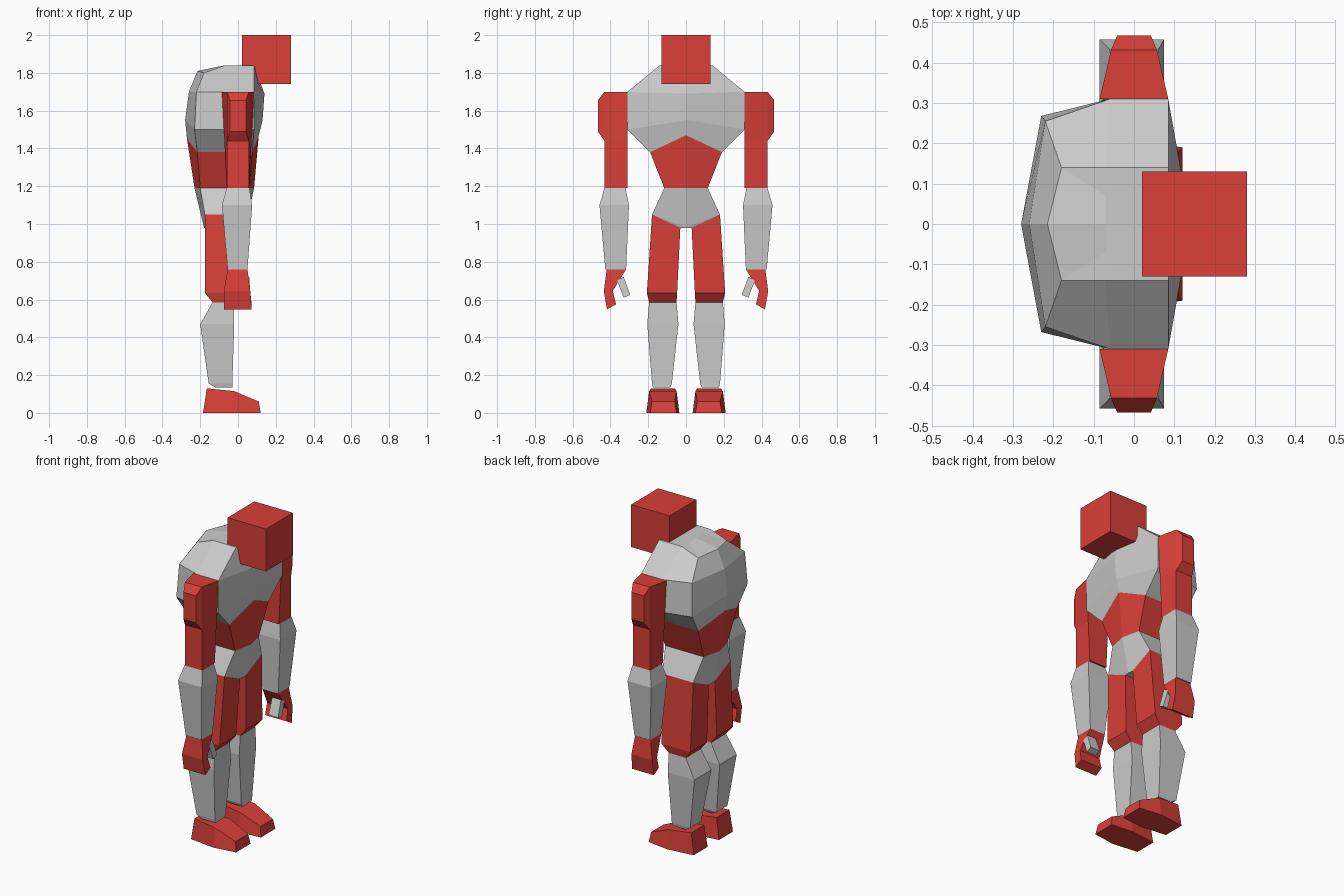
import bpy
import bmesh

red = bpy.data.materials.new("red_paint")
red.diffuse_color = (0.7, 0.05, 0.04, 1)


def loft(name, rings, mat=None, mirror=False):
    """Skin a stack of equal-length point rings and cap both ends."""
    bm = bmesh.new()
    rows = [[bm.verts.new(p) for p in ring] for ring in rings]
    n = len(rows[0])
    for a, b in zip(rows, rows[1:]):
        for i in range(n):
            j = (i + 1) % n
            bm.faces.new((a[i], a[j], b[j], b[i]))
    bm.faces.new(rows[0])
    bm.faces.new(rows[-1])
    bmesh.ops.remove_doubles(bm, verts=bm.verts, dist=0.0005)
    bmesh.ops.recalc_face_normals(bm, faces=bm.faces)
    mesh = bpy.data.meshes.new(name)
    bm.to_mesh(mesh)
    bm.free()
    obj = bpy.data.objects.new(name, mesh)
    bpy.context.collection.objects.link(obj)
    if mat:
        mesh.materials.append(mat)
    if mirror:
        mod = obj.modifiers.new("other_side", 'MIRROR')
        mod.use_axis = (False, True, False)
        mod.use_mirror_merge = False
    return obj


def box(x0, x1, y0, y1, z_in, z_out=None):
    """Four-sided ring; inner and outer edges may sit at different heights."""
    z_out = z_in if z_out is None else z_out
    return [(x0, y0, z_in), (x1, y0, z_in), (x1, y1, z_out), (x0, y1, z_out)]


def full(half):
    """Complete a half ring that starts and ends on the centre plane."""
    return half + [(x, -y, z) for x, y, z in reversed(half[1:-1])]


# Head
loft("head", [box(0.02, 0.28, -0.13, 0.13, 1.74), box(0.02, 0.28, -0.13, 0.13, 2.0)], red)

# Chest, half rings from front centre to back centre
chest_low = [(0.11, 0, 1.47), (0.075, 0.19, 1.38), (-0.06, 0.19, 1.38),
             (-0.215, 0.19, 1.38), (-0.27, 0, 1.45)]
chest = [
    [(0.085, 0, 1.84), (0.085, 0.14, 1.84), (-0.07, 0.14, 1.84),
     (-0.07, 0.07, 1.84), (-0.07, 0, 1.84)],
    [(0.085, 0, 1.84), (0.085, 0.14, 1.84), (-0.07, 0.14, 1.84),
     (-0.18, 0.14, 1.80), (-0.215, 0, 1.81)],
    [(0.14, 0, 1.69), (0.085, 0.31, 1.70), (-0.06, 0.31, 1.70),
     (-0.22, 0.255, 1.70), (-0.26, 0, 1.70)],
    [(0.13, 0, 1.55), (0.085, 0.31, 1.50), (-0.06, 0.31, 1.50),
     (-0.23, 0.268, 1.50), (-0.28, 0, 1.55)],
    chest_low]
loft("chest", [full(r) for r in chest])

# Abdomen and pelvis
waist = [(0.085, 0, 1.19), (0.06, 0.115, 1.19), (-0.06, 0.115, 1.19),
         (-0.20, 0.115, 1.19), (-0.23, 0, 1.19)]
hips = [(0.04, 0, 0.98), (0.035, 0.18, 1.05), (-0.06, 0.18, 1.05),
        (-0.175, 0.18, 1.05), (-0.18, 0, 0.98)]
crotch = [(0.04, 0, 0.98), (0.035, 0.03, 0.98), (-0.06, 0.03, 0.98),
          (-0.175, 0.03, 0.98), (-0.18, 0, 0.98)]
loft("abdomen", [full(chest_low), full(waist)], red)
loft("pelvis", [full(waist), full(hips), full(crotch)])

# Legs
loft("thigh", [box(-0.175, 0.035, 0.03, 0.18, 0.98, 1.05),
               box(-0.175, 0.02, 0.047, 0.207, 0.635),
               box(-0.135, -0.02, 0.05, 0.195, 0.585)], red, True)
loft("shin", [box(-0.135, -0.02, 0.05, 0.195, 0.585),
              box(-0.2, -0.02, 0.04, 0.205, 0.47),
              box(-0.155, -0.03, 0.075, 0.18, 0.155),
              box(-0.12, -0.03, 0.085, 0.175, 0.135)], None, True)


# Feet, cross-sections from heel to toe
def foot_section(x_low, x_top, y0, y1, z, inset):
    return [(x_low, y0, 0), (x_low, y1, 0), (x_top, y1 - inset, z), (x_top, y0 + inset, z)]


loft("foot", [foot_section(-0.185, -0.165, 0.055, 0.19, 0.13, 0.005),
              foot_section(-0.02, -0.02, 0.035, 0.21, 0.115, 0.015),
              foot_section(0.12, 0.11, 0.05, 0.19, 0.06, 0.01)], red, True)


# Arms: upper arm is a tapered post with a raised shoulder pad
def arm_ring(inner, outer, y1, z):
    return [(-inner, 0.31, z), (inner, 0.31, z), (outer, y1, z), (-outer, y1, z)]


loft("upper_arm", [arm_ring(0.085, 0.057, 0.432, 1.70),
                   arm_ring(0.072, 0.057, 0.432, 1.44),
                   arm_ring(0.06, 0.057, 0.432, 1.19)], red, True)
pad_base = [(-0.057, 0.432, 1.70), (0.057, 0.432, 1.70),
            (0.057, 0.432, 1.44), (-0.057, 0.432, 1.44)]
pad_face = [(-0.042, 0.467, 1.655), (0.042, 0.467, 1.655),
            (0.042, 0.467, 1.49), (-0.042, 0.467, 1.49)]
loft("shoulder_pad", [pad_base, pad_face], red, True)
loft("forearm", [box(-0.06, 0.06, 0.32, 0.432, 1.19),
                 box(-0.085, 0.075, 0.302, 0.458, 1.10),
                 box(-0.055, 0.05, 0.317, 0.427, 0.76)], None, True)

# Hands
loft("hand", [box(-0.055, 0.05, 0.317, 0.42, 0.76),
              box(-0.075, 0.065, 0.388, 0.435, 0.645),
              box(-0.075, 0.072, 0.37, 0.418, 0.575, 0.548)], red, True)
loft("thumb", [box(0.0, 0.06, 0.33, 0.365, 0.72, 0.70),
               box(0.0, 0.065, 0.295, 0.33, 0.625, 0.61)], None, True)
